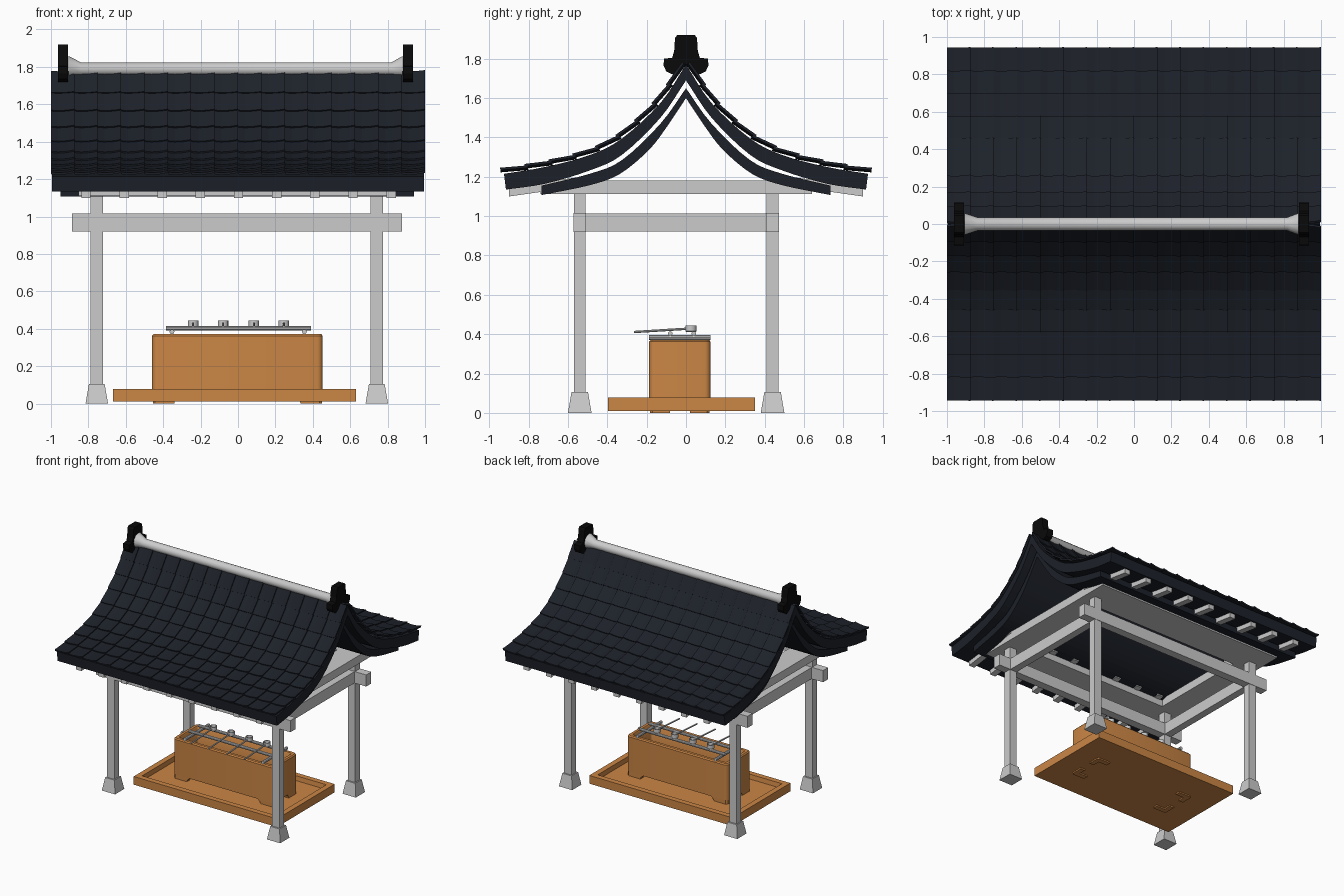
import bpy, bmesh, math
from mathutils import Vector

if "Cube" in bpy.data.objects:
    bpy.data.objects.remove(bpy.data.objects["Cube"])


def material(name, rgb):
    m = bpy.data.materials.new(name)
    m.diffuse_color = (*rgb, 1)
    m.use_nodes = True
    m.node_tree.nodes["Principled BSDF"].inputs["Base Color"].default_value = m.diffuse_color
    return m


TILE = material("roof_dark", (0.012, 0.015, 0.022))
BLACK = material("ornament_black", (0.003, 0.003, 0.003))
WOOD = material("basin_orange", (0.60, 0.24, 0.06))


def finish(name, bm, mat=None, smooth=False):
    bmesh.ops.recalc_face_normals(bm, faces=bm.faces)
    me = bpy.data.meshes.new(name)
    bm.to_mesh(me)
    bm.free()
    ob = bpy.data.objects.new(name, me)
    bpy.context.collection.objects.link(ob)
    if mat:
        me.materials.append(mat)
    if smooth:
        bpy.ops.object.select_all(action='DESELECT')
        ob.select_set(True)
        bpy.context.view_layer.objects.active = ob
        bpy.ops.object.shade_smooth_by_angle(angle=math.radians(35))
    return ob


def add_loft(bm, loops, closed=False):
    """Skin a chain of equal-length point loops; cap the ends unless closed."""
    rings = [[bm.verts.new(p) for p in lp] for lp in loops]
    n = len(rings[0])
    pairs = list(zip(rings, rings[1:])) + ([(rings[-1], rings[0])] if closed else [])
    for a, b in pairs:
        for i in range(n):
            j = (i + 1) % n
            bm.faces.new((a[i], a[j], b[j], b[i]))
    if not closed:
        bm.faces.new(rings[0])
        bm.faces.new(rings[-1])


def loft(name, loops, mat=None, smooth=False, closed=False):
    bm = bmesh.new()
    add_loft(bm, loops, closed)
    return finish(name, bm, mat, smooth)


def rect(x0, x1, y0, y1, z, r=0.0, n=4):
    """Rectangle loop at height z, with optional rounded corners."""
    if r == 0:
        return [(x0, y0, z), (x1, y0, z), (x1, y1, z), (x0, y1, z)]
    pts = []
    for k, (cx, cy) in enumerate([(x1 - r, y1 - r), (x0 + r, y1 - r), (x0 + r, y0 + r), (x1 - r, y0 + r)]):
        for i in range(n + 1):
            a = math.pi / 2 * (k + i / n)
            pts.append((cx + r * math.cos(a), cy + r * math.sin(a), z))
    return pts


def box(name, x0, x1, y0, y1, z0, z1, mat=None):
    return loft(name, [rect(x0, x1, y0, y1, z0), rect(x0, x1, y0, y1, z1)], mat)


def circle(c, axis, r, n=12):
    q = Vector((0, 0, 1)).rotation_difference(Vector(axis))
    return [Vector(c) + q @ Vector((r * math.cos(2 * math.pi * i / n), r * math.sin(2 * math.pi * i / n), 0))
            for i in range(n)]


def rod(name, a, b, r, n=10):
    d = Vector(b) - Vector(a)
    return loft(name, [circle(a, d, r, n), circle(b, d, r, n)], smooth=True)


def prism(name, yz, x0, x1, mat=None):
    return loft(name, [[(x, y, z) for y, z in yz] for x in (x0, x1)], mat)


def curve(pts, n=4):
    """Catmull-Rom refinement of a 2D point list."""
    p = [Vector(q) for q in pts]
    p = [2 * p[0] - p[1]] + p + [2 * p[-1] - p[-2]]
    out = []
    for i in range(1, len(p) - 2):
        a, b, c, d = p[i - 1:i + 3]
        for k in range(n):
            t = k / n
            out.append(0.5 * (2 * b + (c - a) * t + (2 * a - 5 * b + 4 * c - d) * t * t
                              + (3 * b - a - 3 * c + d) * t ** 3))
    return out + [p[-2]]


# Curved roof layers: outer slab and narrower lining below it
outer_top = [(0, 1.77), (.13, 1.575), (.325, 1.395), (.49, 1.31), (.715, 1.25), (.925, 1.215)]
outer_low = [(0, 1.69), (.13, 1.50), (.325, 1.312), (.49, 1.232), (.715, 1.165), (.915, 1.135)]
inner_top = [(0, 1.65), (.13, 1.47), (.325, 1.285), (.49, 1.215), (.735, 1.155)]
inner_low = [(0, 1.60), (.10, 1.45), (.19, 1.335), (.335, 1.215), (.49, 1.157), (.735, 1.107)]


def roof_layer(name, top, low, x0, x1):
    t, l = curve(top), curve(low)
    yz = [(-p.x, p.y) for p in reversed(t)] + [(p.x, p.y) for p in t[1:]]
    yz += [(p.x, p.y) for p in reversed(l)] + [(-p.x, p.y) for p in l[1:]]
    prism(name, yz, x0, x1, TILE)


roof_layer("roof_slab", outer_top, outer_low, -0.995, 0.995)
roof_layer("roof_lining", inner_top, inner_low, -0.95, 0.94)

# Overlapping roof tiles, tilted both down the slope and across each column
tops = curve(outer_top, 8)
length = [0]
for a, b in zip(tops, tops[1:]):
    length.append(length[-1] + (b - a).length)


def on_roof(t):
    s = t * length[-1]
    i = max(k for k in range(len(tops) - 1) if length[k] <= s + 1e-9)
    d = (tops[i + 1] - tops[i]).normalized()
    return tops[i] + d * (s - length[i]), Vector((-d.y, d.x))


ROWS, COLS = 9, 16
wave = [(0, .004), (.3, 0), (.7, .004), (1, .012)]
for side, name in ((-1, "front_tiles"), (1, "back_tiles")):
    bm = bmesh.new()
    for r in range(ROWS):
        (pa, na), (pb, nb) = on_roof(r / ROWS), on_roof((r + 1.12) / ROWS)
        for c in range(COLS):
            loops = []
            for p, nrm, lift in ((pa, na, 0.0), (pb, nb, 0.010)):
                lp = []
                for thick, prof in ((.012, wave), (0, wave[::-1])):
                    for u, h in prof:
                        q = p + nrm * (lift + h + thick)
                        lp.append((-1 + (c + u) * 2 / COLS, side * max(q.x, 0), q.y))
                loops.append(lp)
            add_loft(bm, loops)
    finish(name, bm, TILE)

# Ridge roll with flared ends
ridge = [(-.905, 1.80, .058), (-.84, 1.788, .036), (.82, 1.788, .036), (.88, 1.80, .058)]
loft("ridge_roll", [circle((x, 0, z), (1, 0, 0), r) for x, z, r in ridge], smooth=True)

# Ridge end ornaments
half = [(.045, 1.92), (.056, 1.905), (.06, 1.84), (.07, 1.805), (.112, 1.80), (.114, 1.765), (.10, 1.735), (.07, 1.72)]
orn = half + [(0.0, 1.765)] + [(-y, z) for y, z in reversed(half)]
for x0, name in ((-.963, "ridge_end_left"), (.881, "ridge_end_right")):
    prism(name, orn, x0, x0 + .055, BLACK)

# Rafters under the eaves
for i in range(9):
    x = -.813 + i * .204
    for s in (-1, 1):
        prism("rafter", [(s * .90, 1.10), (s * .90, 1.15), (s * .42, 1.215), (s * .42, 1.168)], x - .025, x + .025)

# Flat wall plate ring on top of the posts
R = [((-.85, .84, -.74, .64), 1.113), ((-.85, .84, -.74, .64), 1.18),
     ((-.66, .65, -.46, .36), 1.18), ((-.66, .65, -.46, .36), 1.113)]
loft("wall_plate", [rect(*e, z) for e, z in R], closed=True)

# Posts with tapered footings
for x in (-.755, .742):
    for y in (-.54, .44):
        box("post", x - .033, x + .033, y - .03, y + .03, .1, 1.115)
        loft("post_footing", [rect(x - w, x + w, y - w, y + w, z) for w, z in ((.06, 0), (.042, .105))])

# Tie beams
for y in (-.54, .44):
    box("long_tie_beam", -.888, .877, y - .033, y + .033, .92, 1.015)
for x in (-.755, .742):
    box("cross_tie_beam", x - .03, x + .03, -.54, .44, .921, 1.014)

# Shallow tray with raised rim
tray = [(0, .01), (0, .077), (.045, .077), (.05, .04)]
loft("tray", [rect(-.668 + d, .632 - d, -.397 + d, .35 - d, z) for d, z in tray], WOOD)

# Water basin with rounded corners and hollow interior
basin = [(0, .075, .03), (0, .362, .03), (.008, .371, .026), (.03, .371, .02), (.036, .362, .016), (.04, .2, .014)]
loft("basin", [rect(-.46 + d, .453 - d, -.187 + d, .125 - d, z, r) for d, z, r in basin], WOOD, smooth=True)

# Corner legs flaring into the basin
for sx in (-1, 1):
    for sy in (-1, 1):
        cx, cy = -.0035 + sx * .452, -.031 + sy * .151
        loops = []
        for a, b, z in ((.115, .10, 0), (.12, .105, .05), (.15, .125, .078)):
            L = [(0, .012), (.012, 0), (a, 0), (a, .04), (.04, .04), (.04, b), (0, b)]
            loops.append([(cx - sx * u, cy - sy * v, z) for u, v in L])
        loft("basin_leg", loops, WOOD)

# Ladle rack
for x in (-.353, .355):
    rod("rack_cross_pole", (x, -.187, .384), (x, .125, .384), .013)
for y in (-.08, .04):
    rod("rack_long_pole", (-.385, y, .403), (.39, y, .403), .012)

# Ladles with hollow cups
for x in (-.24, -.08, .085, .245):
    cup = [(.024, .41), (.028, .415), (.028, .445), (.023, .445), (.021, .418)]
    loft("ladle_cup", [circle((x, .025, z), (0, 0, 1), r, 14) for r, z in cup], smooth=True)
    rod("ladle_handle", (x, -.265, .411), (x, .01, .428), .006, 8)
